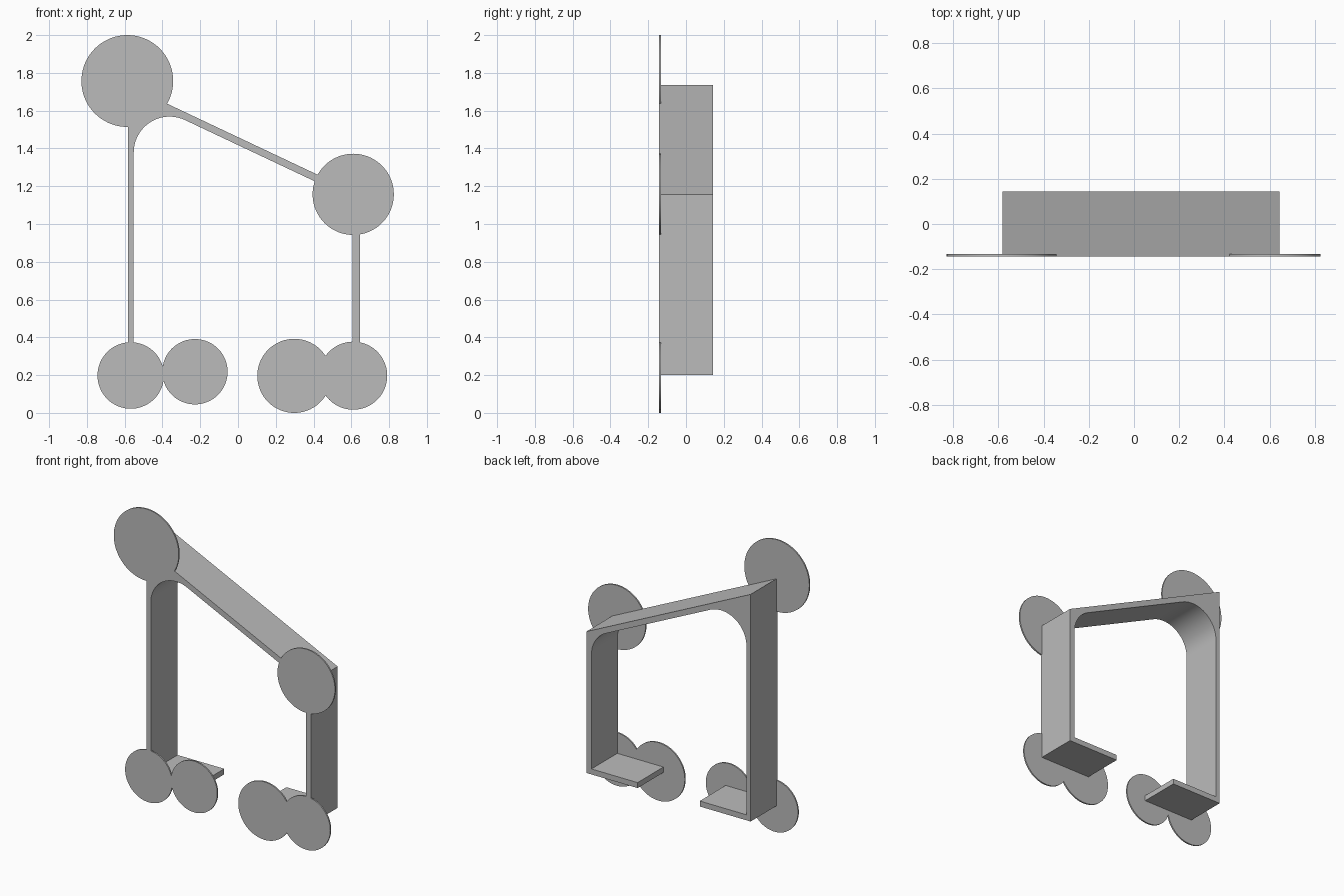
import bpy, bmesh, math

cube = bpy.data.objects.get("Cube")
if cube:
    bpy.data.objects.remove(cube, do_unlink=True)

FRONT, BACK = -0.143, 0.143
LEFT, RIGHT, BASE = -0.583, 0.645, 0.2     # outer limits of the frame
SLOPE = math.atan(0.472)
FILLET = 0.19

grey = bpy.data.materials.new("plain_grey")
grey.use_nodes = True
colour = (0.5, 0.5, 0.5, 1)
grey.diffuse_color = colour
grey.node_tree.nodes["Principled BSDF"].inputs["Base Color"].default_value = colour


def extrude_profile(name, points, y0, y1):
    """Solid from an x-z outline, extruded along y."""
    bm = bmesh.new()
    face = bm.faces.new([bm.verts.new((x, y0, z)) for x, z in points])
    new = bmesh.ops.extrude_face_region(bm, geom=[face])["geom"]
    verts = [v for v in new if isinstance(v, bmesh.types.BMVert)]
    bmesh.ops.translate(bm, verts=verts, vec=(0, y1 - y0, 0))
    bmesh.ops.recalc_face_normals(bm, faces=bm.faces)
    mesh = bpy.data.meshes.new(name)
    bm.to_mesh(mesh)
    bm.free()
    mesh.materials.append(grey)
    obj = bpy.data.objects.new(name, mesh)
    bpy.context.collection.objects.link(obj)
    bpy.ops.object.select_all(action="DESELECT")
    obj.select_set(True)
    bpy.context.view_layer.objects.active = obj
    bpy.ops.object.shade_smooth_by_angle(angle=math.radians(30))
    return obj


def arc(cx, cz, r, start, end, steps):
    return [(cx + r * math.cos(a), cz + r * math.sin(a))
            for a in (start + (end - start) * i / steps for i in range(steps + 1))]


def top_z(x):
    return 1.735 - math.tan(SLOPE) * (x - LEFT)


# Frame: two legs with inward feet, joined by a sloping beam with rounded inner corners
inner_left, inner_right = LEFT + 0.031, RIGHT - 0.038
foot_top = BASE + 0.037
beam_drop = 0.042
foot_left, foot_right = -0.203, 0.262


def fillet_z(x):
    return top_z(x) - beam_drop - FILLET / math.cos(SLOPE)


normal = math.pi / 2 - SLOPE
cl, cr = inner_left + FILLET, inner_right - FILLET
outline = [(LEFT, BASE), (foot_left, BASE), (foot_left, foot_top), (inner_left, foot_top)]
outline += arc(cl, fillet_z(cl), FILLET, math.pi, normal, 20)
outline += arc(cr, fillet_z(cr), FILLET, normal, 0, 12)
outline += [(inner_right, foot_top), (foot_right, foot_top), (foot_right, BASE),
            (RIGHT, BASE), (RIGHT, top_z(RIGHT)), (LEFT, top_z(LEFT))]
extrude_profile("bracket_frame", outline, FRONT, BACK)

# Thin round pads on the front edge, one at each corner and foot end
pads = {
    "tall_corner_pad": (-0.586, 1.757, 0.243),
    "short_corner_pad": (0.61, 1.157, 0.215),
    "tall_leg_pad": (-0.568, 0.198, 0.176),
    "tall_foot_pad": (-0.228, 0.218, 0.173),
    "short_leg_pad": (0.61, 0.197, 0.18),
    "short_foot_pad": (0.298, 0.196, 0.196),
}
for name, (x, z, r) in pads.items():
    extrude_profile(name, arc(x, z, r, 0, math.tau, 72)[:-1], FRONT, FRONT + 0.01)
